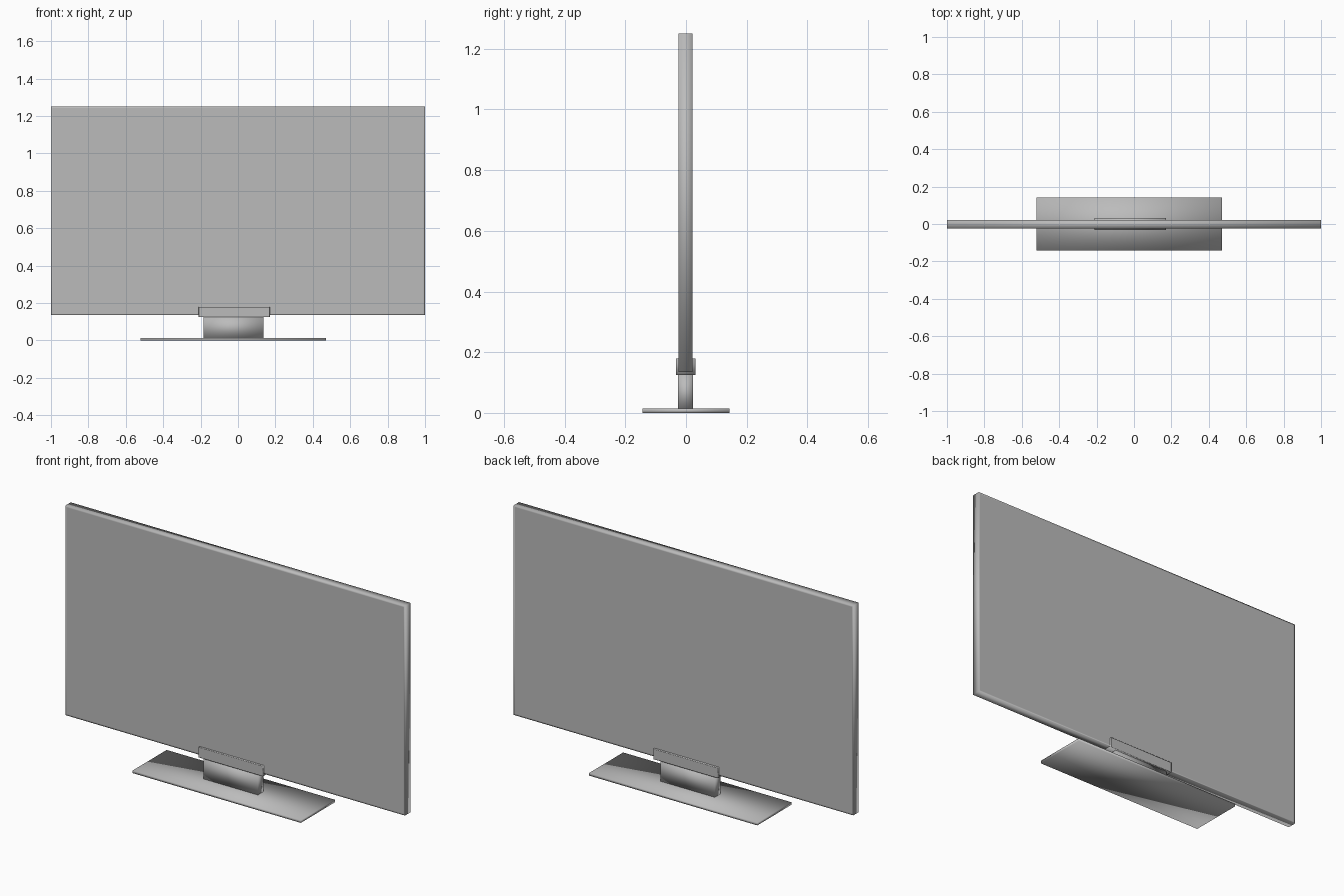
import bpy
import bmesh
from mathutils import Vector

old = bpy.data.objects.get("Cube")
if old:
    bpy.data.objects.remove(old, do_unlink=True)

grey = bpy.data.materials.new("mid grey")
grey.use_nodes = True
colour = (0.5, 0.5, 0.5, 1)
grey.diffuse_color = colour
grey.node_tree.nodes["Principled BSDF"].inputs["Base Color"].default_value = colour


def block(name, low, high, rim=0, smooth=True):
    """Box between two corners, with an optional rim loop on front and back."""
    low, high = Vector(low), Vector(high)
    centre, size = (low + high) / 2, high - low
    bm = bmesh.new()
    bmesh.ops.create_cube(bm, size=1)
    for v in bm.verts:
        v.co = Vector(a * b for a, b in zip(v.co, size))
    if rim:
        broad = [f for f in bm.faces if abs(f.normal.y) > 0.9]
        bmesh.ops.inset_individual(bm, faces=broad, thickness=rim)
    for f in bm.faces:
        f.smooth = smooth
    mesh = bpy.data.meshes.new(name)
    bm.to_mesh(mesh)
    bm.free()
    mesh.materials.append(grey)
    obj = bpy.data.objects.new(name, mesh)
    obj.location = centre
    bpy.context.collection.objects.link(obj)
    return obj


# Thin screen with softly shaded rims
block("screen_panel", (-1, -0.024, 0.135), (1, 0.021, 1.25), rim=0.012)
# Clamp wrapped around the lower edge of the screen
block("screen_clamp", (-0.21, -0.033, 0.125), (0.17, 0.031, 0.18), rim=0.003)
# Stand, set slightly off centre
block("stand_neck", (-0.185, -0.026, 0.012), (0.135, 0.023, 0.126))
block("stand_base", (-0.52, -0.143, 0), (0.47, 0.143, 0.014))
